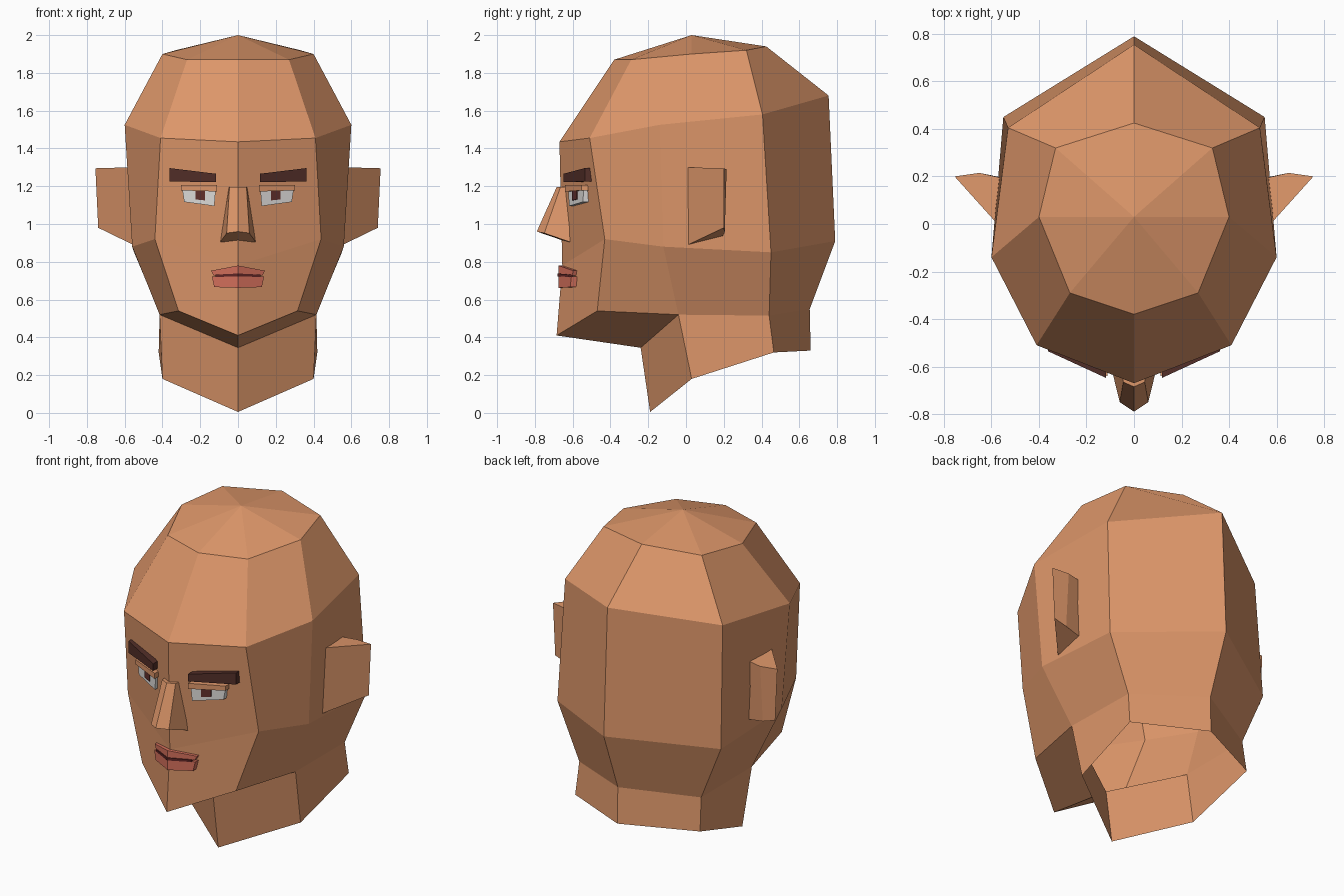
import bpy


def lin(c):
    c /= 255
    return c / 12.92 if c < 0.04045 else ((c + 0.055) / 1.055) ** 2.4


def material(name, r, g, b):
    m = bpy.data.materials.new(name)
    m.diffuse_color = (lin(r), lin(g), lin(b), 1)
    return m


skin = material("skin", 222, 151, 106)
brown = material("brow brown", 82, 46, 40)
white = material("eye white", 222, 220, 218)
iris_col = material("iris brown", 98, 48, 44)
lip_col = material("lip red", 213, 112, 92)
slit_col = material("mouth dark", 96, 38, 38)


def half_mesh(name, verts, faces, mat):
    """Right half of a part, mirrored across x."""
    me = bpy.data.meshes.new(name)
    me.from_pydata(verts, [], faces)
    me.materials.append(mat)
    ob = bpy.data.objects.new(name, me)
    bpy.context.collection.objects.link(ob)
    mod = ob.modifiers.new("mirror", 'MIRROR')
    mod.use_clip = True
    mod.merge_threshold = 0.0005
    return ob


def slab(name, outline, mat, front, slope, back=0.02, open_side=False):
    """Plate lying on the slanted face plane; outline is counter-clockwise (x, z)."""
    n = len(outline)
    verts = [(x, front + slope * x, z) for x, z in outline]
    verts += [(x, front + slope * x + back, z) for x, z in outline]
    faces = [tuple(range(n)), tuple(range(2 * n - 1, n - 1, -1))]
    for i in range(n):
        j = (i + 1) % n
        if outline[i][0] == 0 and outline[j][0] == 0:
            continue  # no wall on the mirror plane
        faces.append((i, i + n, j + n, j))
    return half_mesh(name, verts, faces, mat)


# Head: rings from crown to jaw, each from front centre to back centre
rings = [
    [(0, -.38, 1.87), (.27, -.29, 1.87), (.40, .03, 1.90), (.33, .32, 1.92), (0, .425, 1.94)],
    [(0, -.67, 1.435), (.41, -.51, 1.455), (.60, -.14, 1.525), (.53, .405, 1.58), (0, .755, 1.68)],
    [(0, -.655, .78), (.44, -.43, .92), (.56, -.12, .88), (.55, .45, .85), (0, .79, .91)],
    [(0, -.685, .41), (.315, -.47, .54), (.415, -.04, .52), (.41, .44, .515), (0, .655, .55)],
]
verts = [p for ring in rings for p in ring]
faces = []
for r in range(3):
    for c in range(4):
        a = r * 5 + c
        faces.append((a, a + 5, a + 6, a + 1))
verts.append((0, .03, 2.0))                                # crown apex, 20
faces += [(c, c + 1, 20) for c in range(4)]
# Neck: open at the bottom
verts += [(0, -.24, .345), (0, -.19, .005), (.40, .03, .18),
          (.42, .465, .32), (0, .66, .33)]                 # 21 to 25
faces += [(15, 21, 17, 16), (21, 22, 23, 17), (17, 23, 24, 18), (18, 24, 25, 19)]
half_mesh("head", verts, faces, skin)

# Ears: flaring wedges
ear = [(.575, 0, 1.30), (.755, .20, 1.295), (.65, .215, 1.29), (.54, .19, 1.29),
       (.555, .01, .89), (.74, .20, .98), (.66, .205, .955), (.53, .19, .93)]
half_mesh("ears", ear, [(0, 1, 2, 3), (7, 6, 5, 4), (0, 4, 5, 1),
                        (1, 5, 6, 2), (2, 6, 7, 3), (3, 7, 4, 0)], skin)

# Nose: ridge with a centre line, flat underside
nose = [(0, -.685, 1.195), (.045, -.665, 1.195), (.05, -.62, 1.195), (0, -.64, 1.195),
        (0, -.79, .96), (.06, -.75, .952), (.093, -.615, .905), (0, -.63, .905)]
half_mesh("nose", nose, [(0, 1, 2, 3), (0, 4, 5, 1), (1, 5, 6, 2), (4, 7, 6, 5)], skin)

# Eyebrows
slab("eyebrows", [(.117, 1.222), (.362, 1.225), (.362, 1.296), (.117, 1.266)],
     brown, -.702, .46, .05)

# Eyes, irises and upper lids
slab("eyeballs", [(.125, 1.095), (.285, 1.117), (.295, 1.185), (.118, 1.185)],
     white, -.677, .46, .035)
slab("irises", [(.174, 1.125), (.224, 1.13), (.224, 1.182), (.174, 1.182)],
     iris_col, -.683, .46, .008)
slab("upper_eyelids", [(.112, 1.172), (.303, 1.178), (.303, 1.206), (.112, 1.206)],
     skin, -.692, .46, .05)

# Lips with a dark slit between them
slab("upper_lip", [(0, .736), (.13, .728), (.142, .753), (0, .78)],
     lip_col, -.676, .56, .04)
slab("lower_lip", [(0, .662), (.126, .666), (.138, .722), (0, .727)],
     lip_col, -.676, .50, .04)
slab("mouth_slit", [(0, .722), (.118, .72), (.118, .732), (0, .738)],
     slit_col, -.681, .53, .02)
